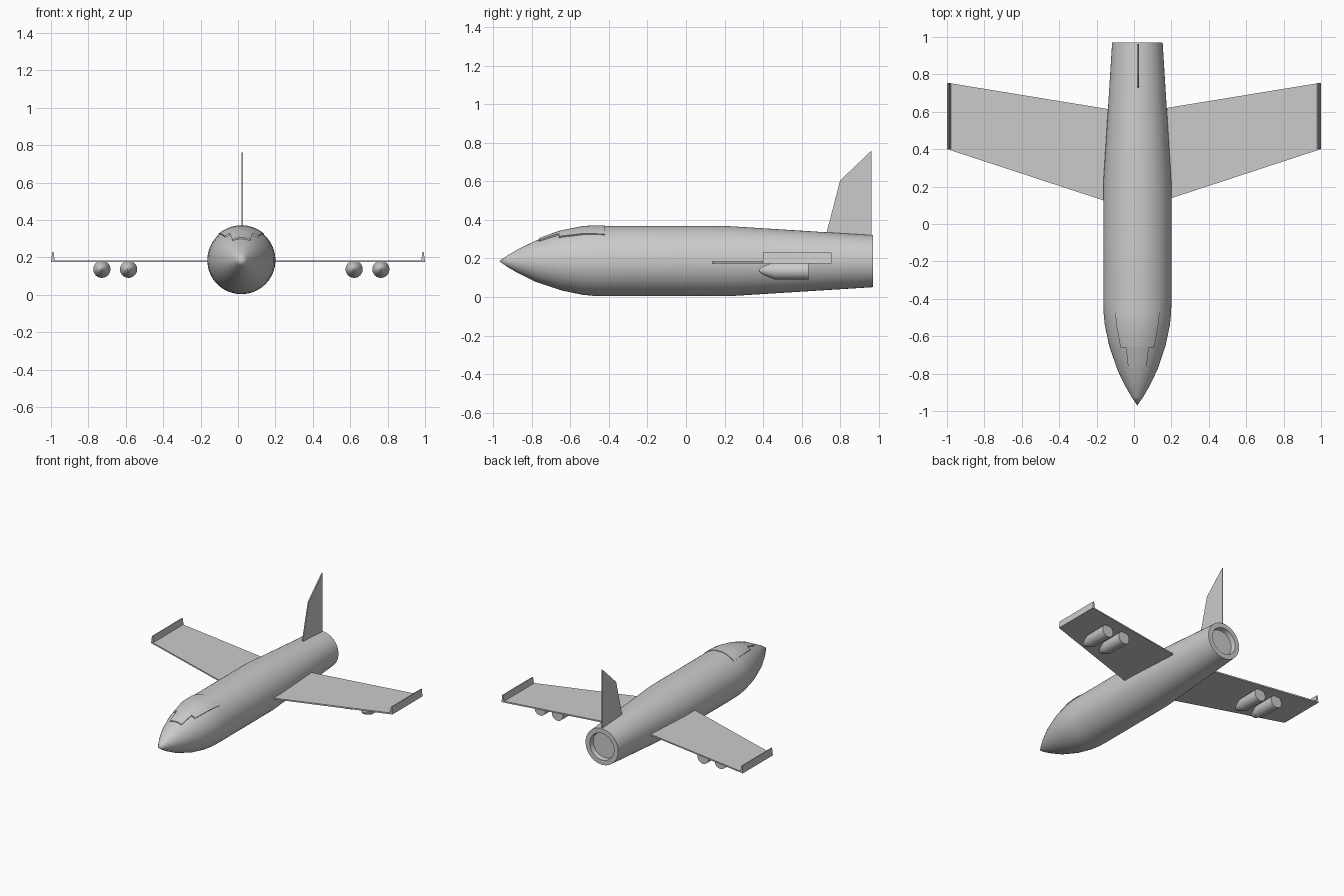
import bpy, bmesh, math
from mathutils import Vector

if "Cube" in bpy.data.objects:
    bpy.data.objects.remove(bpy.data.objects["Cube"])

CX, CZ = 0.018, 0.186   # fuselage axis


def make(name, verts, faces, smooth=0):
    me = bpy.data.meshes.new(name)
    bm = bmesh.new()
    vs = [bm.verts.new(v) for v in verts]
    for f in faces:
        bm.faces.new([vs[i] for i in f])
    bmesh.ops.remove_doubles(bm, verts=bm.verts, dist=1e-6)
    bmesh.ops.recalc_face_normals(bm, faces=bm.faces)
    bm.to_mesh(me)
    bm.free()
    ob = bpy.data.objects.new(name, me)
    bpy.context.collection.objects.link(ob)
    if smooth:
        bpy.ops.object.select_all(action='DESELECT')
        ob.select_set(True)
        bpy.context.view_layer.objects.active = ob
        bpy.ops.object.shade_smooth_by_angle(angle=math.radians(smooth))
    return ob


def lathe(name, profile, cx, cz, n):
    """Revolve (y, radius) points about the y direction."""
    verts = [(cx + r * math.cos(2 * math.pi * i / n), y, cz + r * math.sin(2 * math.pi * i / n))
             for y, r in profile for i in range(n)]
    faces = [(k * n + i, k * n + (i + 1) % n, (k + 1) * n + (i + 1) % n, (k + 1) * n + i)
             for k in range(len(profile) - 1) for i in range(n)]
    bm_faces = []
    for f in faces:  # collapse quads that touch the axis into triangles
        k = f[0] // n
        if profile[k][1] == 0:
            f = (k * n, f[2], f[3])
        elif profile[k + 1][1] == 0:
            f = (f[0], f[1], (k + 1) * n)
        bm_faces.append(f)
    ob = make(name, verts, bm_faces, 30)
    bm = bmesh.new()
    bm.from_mesh(ob.data)
    bmesh.ops.delete(bm, geom=[v for v in bm.verts if not v.link_faces], context='VERTS')
    bm.to_mesh(ob.data)
    bm.free()
    return ob


def prism(name, outline, offset):
    """Extrude a closed outline along an offset vector."""
    n = len(outline)
    top = [tuple(Vector(p) + Vector(offset)) for p in outline]
    faces = [tuple(range(n)), tuple(range(n, 2 * n))]
    faces += [(i, (i + 1) % n, n + (i + 1) % n, n + i) for i in range(n)]
    return make(name, list(outline) + top, faces)


# Fuselage with a shallow exhaust recess in the tail
hull = [(-0.97, 0), (-0.925, 0.031), (-0.87, 0.063), (-0.78, 0.107), (-0.65, 0.151),
        (-0.54, 0.174), (-0.48, 0.18), (-0.42, 0.182), (0.22, 0.182), (0.97, 0.135)]
lathe("fuselage", hull + [(0.97, 0.1), (0.935, 0.095), (0.935, 0)], CX, CZ, 64)


def hull_radius(y):
    for (y0, r0), (y1, r1) in zip(hull, hull[1:]):
        if y0 <= y <= y1:
            return r0 + (r1 - r0) * (y - y0) / (y1 - y0)


# Canopy and windshield: thin shells following the nose
def shell(name, stations, n=16):
    verts, faces = [], []
    for lift in (-0.012, 1):
        for y, w, up in stations:
            r = hull_radius(y) + (up if lift == 1 else lift)
            a = math.asin(w / (hull_radius(y) + up))
            for i in range(n + 1):
                t = a * (2 * i / n - 1)
                verts.append((CX + r * math.sin(t), y, CZ + r * math.cos(t)))
    m, s = n + 1, len(stations)
    half = m * s
    for k in range(s - 1):
        for i in range(n):
            q = (k * m + i, k * m + i + 1, (k + 1) * m + i + 1, (k + 1) * m + i)
            faces += [q, tuple(v + half for v in q)]
        for i in (0, n):
            a, b = k * m + i, (k + 1) * m + i
            faces.append((a, b, b + half, a + half))
    for k in (0, s - 1):
        for i in range(n):
            a = k * m + i
            faces.append((a, a + 1, a + 1 + half, a + half))
    return make(name, verts, faces, 30)


shell("canopy", [(-0.66, 0.09, 0.009), (-0.65, 0.092, 0.009), (-0.54, 0.112, 0.008),
                 (-0.48, 0.118, 0.006), (-0.42, 0.123, 0.004)])
shell("windshield", [(-0.762, 0.05, 0.007), (-0.71, 0.055, 0.009), (-0.66, 0.062, 0.009)])

# Wings, winglets and underwing pods
for side, s in (("left", -1), ("right", 1)):
    prism(side + "_wing", [(s * 0.08, 0.099, 0.175), (s * 0.998, 0.40, 0.175),
                           (s * 0.998, 0.755, 0.175), (s * 0.08, 0.605, 0.175)], (0, 0, 0.01))
    prism(side + "_winglet", [(s * 1.0, 0.40, 0.176), (s * 0.978, 0.40, 0.176),
                              (s * 0.987, 0.40, 0.23), (s * 0.993, 0.40, 0.23)], (0, 0.355, 0))
    for i, x in enumerate((0.603, 0.746)):
        lathe(f"{side}_pod_{i + 1}", [(0.38, 0), (0.38, 0.006), (0.40, 0.022), (0.46, 0.046),
                                      (0.635, 0.046), (0.635, 0)], CX + s * x, 0.137, 32)

# Tail fin
prism("tail_fin", [(0.018, 0.72, 0.29), (0.018, 0.73, 0.335), (0.018, 0.80, 0.605),
                   (0.018, 0.963, 0.76), (0.018, 0.963, 0.29)], (0.008, 0, 0))
